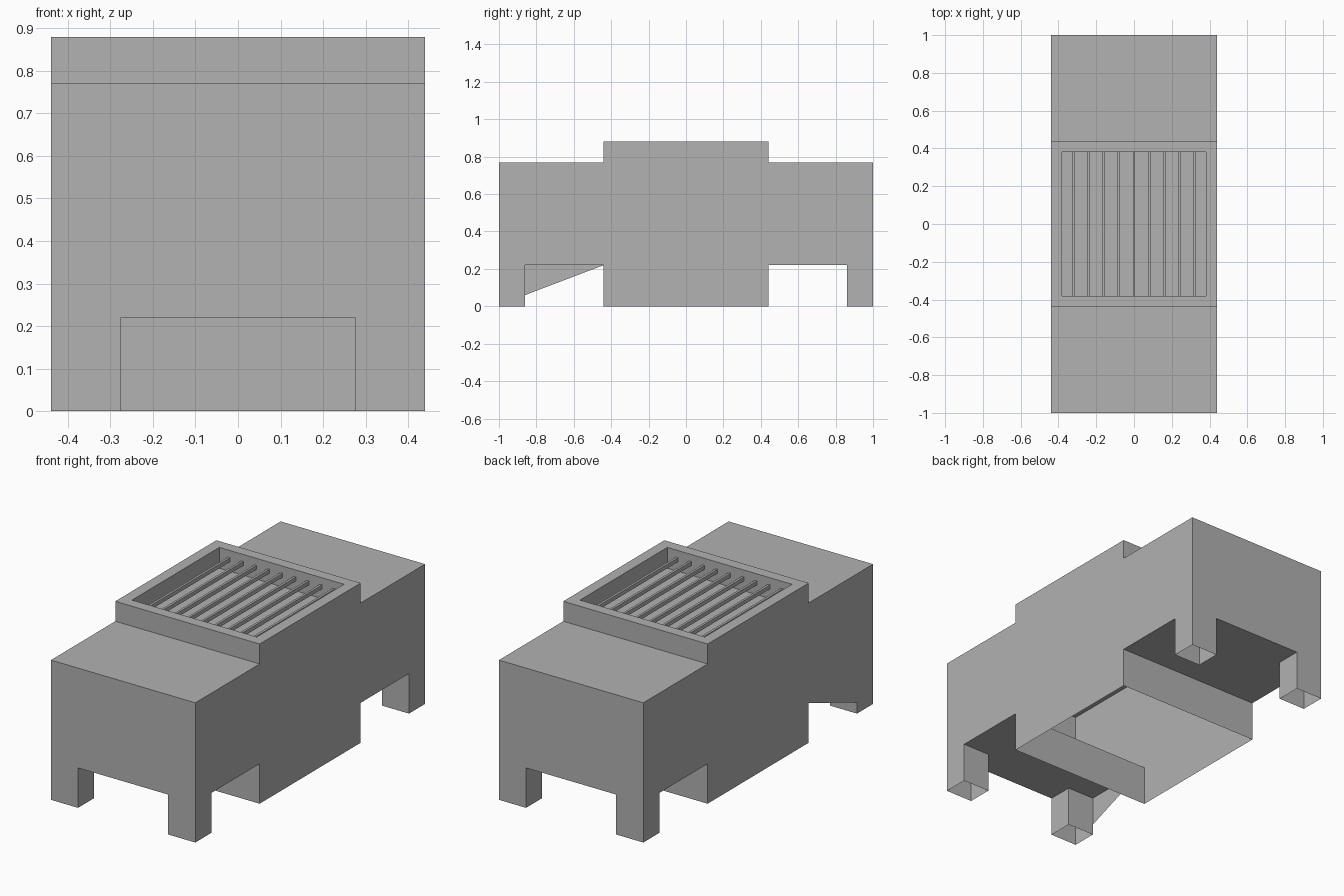
import bpy, bmesh
from mathutils import Vector

if "Cube" in bpy.data.objects:
    bpy.data.objects.remove(bpy.data.objects["Cube"], do_unlink=True)

grey = bpy.data.materials.new("plain grey")
grey.use_nodes = True
grey.diffuse_color = (0.445, 0.445, 0.445, 1)
grey.node_tree.nodes["Principled BSDF"].inputs["Base Color"].default_value = grey.diffuse_color


def add_object(name, bm):
    mesh = bpy.data.meshes.new(name)
    bm.to_mesh(mesh)
    bm.free()
    mesh.materials.append(grey)
    obj = bpy.data.objects.new(name, mesh)
    bpy.context.collection.objects.link(obj)
    return obj


# Hollow body, laid out on a coarse block grid
cuts = ([-0.44, -0.275, 0.275, 0.44],
        [-1, -0.86, -0.44, 0.44, 0.86, 1],
        [0, 0.22, 0.77, 0.88])


def filled(cell):
    i, j, k = cell
    if any(c < 0 or c >= len(cuts[a]) - 1 for a, c in enumerate(cell)):
        return False
    centre = j == 2
    leg = j in (0, 4) and i in (0, 2)
    return (centre or leg, True, centre)[k]


def add_wall(bm, cell, axis, side):
    u, v = (axis + 1) % 3, (axis + 2) % 3
    corners = []
    for du, dv in ((0, 0), (1, 0), (1, 1), (0, 1)):
        p = Vector()
        p[axis] = cuts[axis][cell[axis] + side]
        p[u] = cuts[u][cell[u] + du]
        p[v] = cuts[v][cell[v] + dv]
        corners.append(bm.verts.new(p))
    bm.faces.new(corners if side else corners[::-1])


bm = bmesh.new()
for i in range(3):
    for j in range(5):
        for k in range(3):
            cell = (i, j, k)
            if not filled(cell):
                continue
            for axis in range(3):
                for side in (0, 1):
                    near = list(cell)
                    near[axis] += 1 if side else -1
                    open_base = axis == 2 and side == 0 and k == 0
                    if not filled(near) and not open_base:
                        add_wall(bm, cell, axis, side)
bmesh.ops.remove_doubles(bm, verts=bm.verts, dist=0.001)
bmesh.ops.dissolve_limit(bm, angle_limit=0.01, verts=bm.verts, edges=bm.edges)

# Sunken well in the raised top
top = max(bm.faces, key=lambda f: f.calc_center_median().z)
bmesh.ops.inset_region(bm, faces=[top], thickness=0.06, use_even_offset=True)
floor = bmesh.ops.extrude_discrete_faces(bm, faces=[top])["faces"][0]
bmesh.ops.translate(bm, verts=floor.verts, vec=(0, 0, -0.115))
add_object("body_shell", bm)

# Thin sloping gusset behind the front right leg
bm = bmesh.new()
bm.faces.new([bm.verts.new((-0.44, y, z))
              for y, z in ((-0.86, 0.22), (-0.86, 0.06), (-0.44, 0.22))])
add_object("side_gusset", bm)

# Grate bars across the well
for n in range(9):
    bm = bmesh.new()
    bmesh.ops.create_cube(bm, size=1)
    bmesh.ops.scale(bm, verts=bm.verts, vec=(0.013, 0.76, 0.022))
    bar = add_object("grate_bar", bm)
    bar.location = (0.08 * (n - 4), 0, 0.83)
